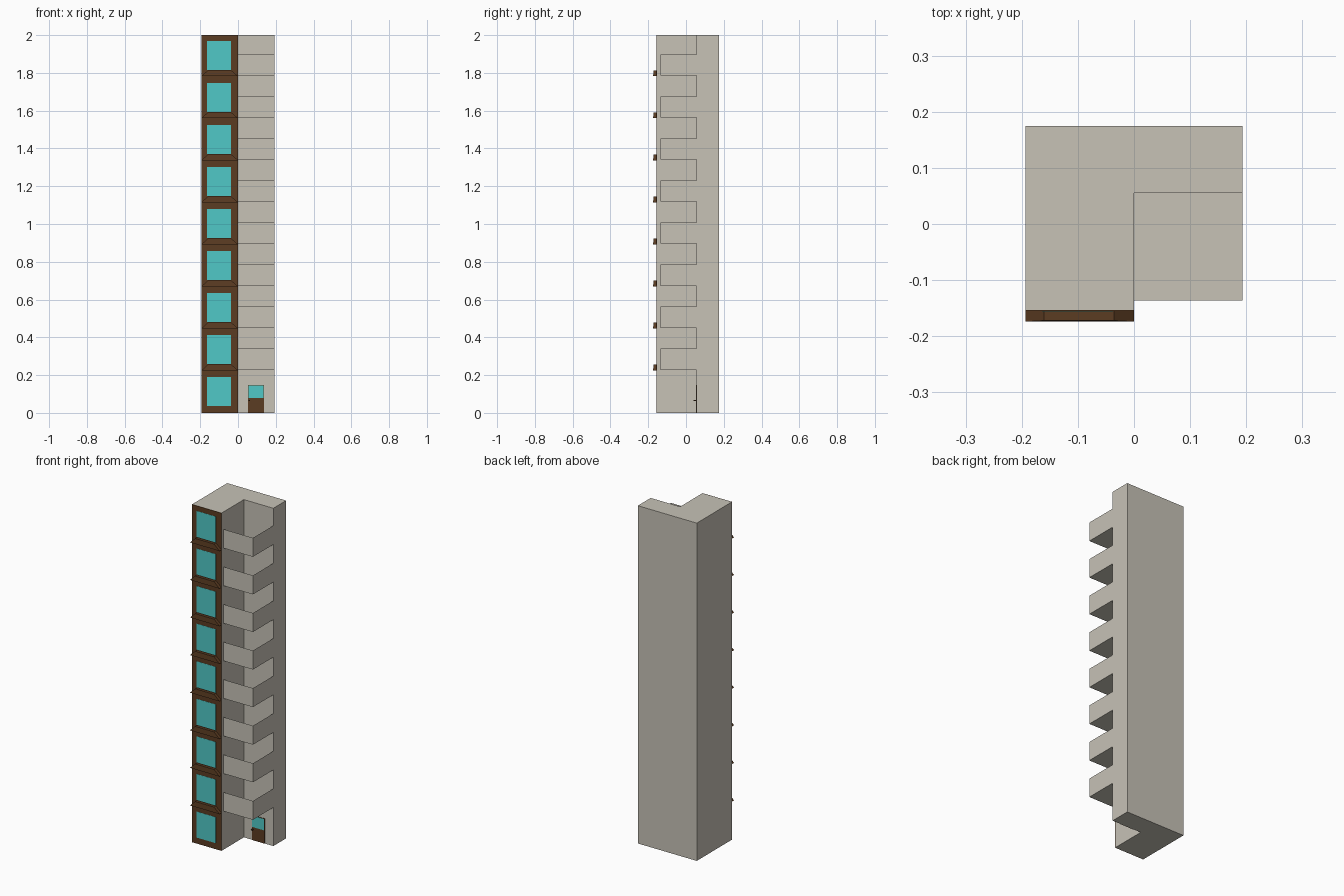
import bpy, bmesh

if "Cube" in bpy.data.objects:
    bpy.data.objects.remove(bpy.data.objects["Cube"])

W, BACK, FRONT, STEP, H = 0.193, 0.175, -0.155, 0.055, 2.0
BALCONY_FRONT = -0.136
FLOORS, PITCH, FIRST = 9, 0.2225, 0.228


def material(name, rgb):
    m = bpy.data.materials.new(name)
    m.diffuse_color = (*rgb, 1)
    m.use_nodes = True
    m.node_tree.nodes["Principled BSDF"].inputs["Base Color"].default_value = m.diffuse_color
    return m


concrete = material("concrete", (0.57, 0.54, 0.47))
wood = material("brown wood", (0.105, 0.045, 0.016))
glass = material("teal glass", (0.08, 0.58, 0.57))


def mesh_object(name, verts, faces, mat):
    me = bpy.data.meshes.new(name)
    me.from_pydata(verts, [], faces)
    bm = bmesh.new()
    bm.from_mesh(me)
    bmesh.ops.recalc_face_normals(bm, faces=bm.faces)
    bm.to_mesh(me)
    bm.free()
    me.materials.append(mat)
    ob = bpy.data.objects.new(name, me)
    bpy.context.collection.objects.link(ob)
    return ob


def prism(name, bottom, top, mat):
    n = len(bottom)
    sides = [(i, (i + 1) % n, n + (i + 1) % n, n + i) for i in range(n)]
    return mesh_object(name, bottom + top, sides + [tuple(range(n)), tuple(range(n, 2 * n))], mat)


def box(name, x, y, z, mat):
    ring = [(x[0], y[0]), (x[1], y[0]), (x[1], y[1]), (x[0], y[1])]
    return prism(name, [(*p, z[0]) for p in ring], [(*p, z[1]) for p in ring], mat)


# L-shaped tower
plan = [(-W, FRONT + 0.002), (0, FRONT + 0.002), (0, STEP), (W, STEP), (W, BACK), (-W, BACK)]
prism("tower", [(*p, 0) for p in plan], [(*p, H) for p in plan], concrete)

# brown facade with one window per floor
box("facade_panel", (-W, 0), (FRONT, FRONT + 0.002), (0, H), wood)
for i in range(FLOORS):
    z = 0.036 + i * PITCH
    box(f"window_{i + 1}", (-0.164, -0.037), (FRONT - 0.001, FRONT + 0.001), (z, z + 0.154), glass)

for i in range(FLOORS - 1):
    z = FIRST + i * PITCH

    # sill with slanted ends below each upper window
    y0, y1 = -0.174, FRONT
    prism(f"sill_{i + 1}",
          [(-W, y0, z - 0.003), (0, y0, z - 0.003), (0, y1, z - 0.003), (-W, y1, z - 0.003)],
          [(-0.16, y0 + 0.002, z + 0.028), (-0.036, y0 + 0.002, z + 0.028),
           (-0.036, y1, z + 0.028), (-0.16, y1, z + 0.028)], wood)

    # open-topped balcony: floor, front panel and side panel
    t, f = z + 0.112, BALCONY_FRONT
    mesh_object(f"balcony_{i + 1}",
                [(0, f, z), (W, f, z), (W, STEP, z), (0, STEP, z),
                 (0, f, t), (W, f, t), (W, STEP, t)],
                [(3, 2, 1, 0), (0, 1, 5, 4), (1, 2, 6, 5)], concrete)

# entrance door with upper pane and handle
box("door", (0.053, 0.137), (STEP - 0.002, STEP + 0.002), (0, 0.148), wood)
box("door_pane", (0.056, 0.134), (STEP - 0.003, STEP), (0.078, 0.145), glass)
box("door_handle", (0.056, 0.064), (STEP - 0.014, STEP), (0.062, 0.068), wood)
